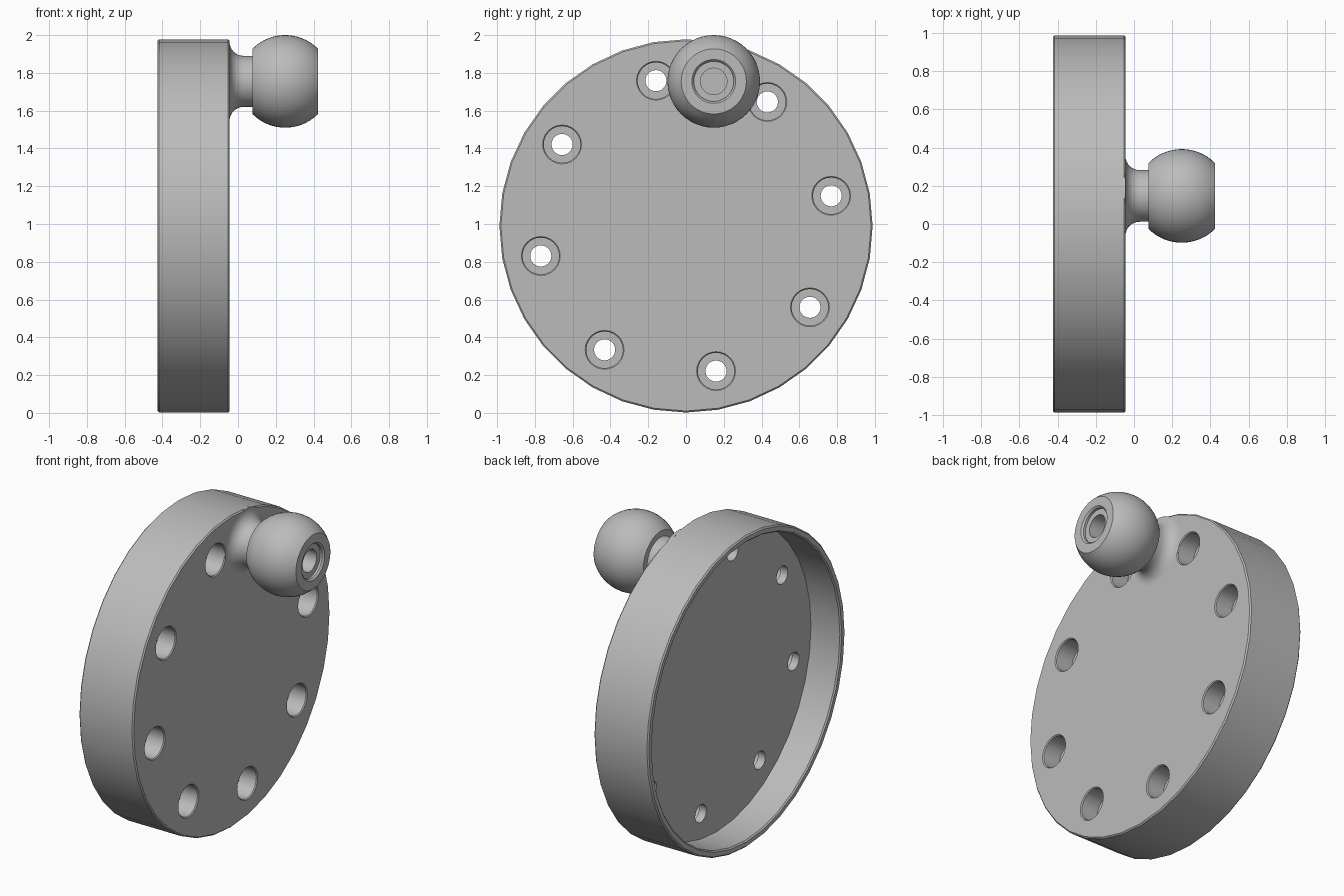
import bpy
import bmesh
from math import cos, sin, pi, radians, sqrt

default = bpy.data.objects.get("Cube")
if default:
    bpy.data.objects.remove(default, do_unlink=True)

grey = bpy.data.materials.new("mid grey")
grey.use_nodes = True
GREY = (0.5, 0.5, 0.5, 1)
grey.diffuse_color = GREY
grey.node_tree.nodes["Principled BSDF"].inputs["Base Color"].default_value = GREY


def lathe(name, profile, y, z, sides):
    """Turn a list of (x, radius) points about an axis parallel to x."""
    bm = bmesh.new()
    rings = []
    for x, r in profile:
        if r == 0:
            rings.append([bm.verts.new((x, y, z))] * sides)
        else:
            rings.append([bm.verts.new((x, y + r * sin(2 * pi * i / sides),
                                        z + r * cos(2 * pi * i / sides)))
                          for i in range(sides)])
    for a, b in zip(rings, rings[1:]):
        for i in range(sides):
            j = (i + 1) % sides
            bm.faces.new(list(dict.fromkeys((a[i], a[j], b[j], b[i]))))
    bmesh.ops.recalc_face_normals(bm, faces=bm.faces)
    mesh = bpy.data.meshes.new(name)
    bm.to_mesh(mesh)
    bm.free()
    mesh.materials.append(grey)
    obj = bpy.data.objects.new(name, mesh)
    bpy.context.collection.objects.link(obj)
    return obj


def smooth(obj):
    bpy.ops.object.select_all(action='DESELECT')
    obj.select_set(True)
    bpy.context.view_layer.objects.active = obj
    bpy.ops.object.shade_smooth_by_angle(angle=radians(30))


BACK, FACE, FLOOR = -0.425, -0.045, -0.215
RADIUS, INNER, C = 0.988, 0.945, 0.008   # C is the small edge chamfer
MID = 0.99

# Hollow-backed round plate
plate = lathe("round_plate", [
    (FACE, 0), (FACE, RADIUS - C), (FACE - C, RADIUS), (BACK + C, RADIUS),
    (BACK, RADIUS - C), (BACK, INNER + C), (BACK + C, INNER),
    (FLOOR, INNER), (FLOOR, 0)], 0, MID, 36)

# Ring of counterbored screw holes
for k in range(8):
    a = radians(11.7 + 45 * k)
    cutter = lathe("hole_cutter", [
        (FACE + 0.02, 0), (FACE + 0.02, 0.123), (FACE - 0.006, 0.097),
        (FACE - 0.12, 0.097), (FACE - 0.12, 0.056), (FLOOR - 0.03, 0.056),
        (FLOOR - 0.03, 0)], 0.785 * cos(a), MID + 0.785 * sin(a), 24)
    cutter.hide_render = True
    mod = plate.modifiers.new("screw_hole", 'BOOLEAN')
    mod.operation = 'DIFFERENCE'
    mod.solver = 'EXACT'
    mod.object = cutter
    bpy.context.view_layer.objects.active = plate
    bpy.ops.object.modifier_apply(modifier=mod.name)
    bpy.data.objects.remove(cutter, do_unlink=True)
smooth(plate)

# Ball stud: filleted neck, truncated ball and stepped socket
BY, BZ, BX, BR = 0.147, 1.755, 0.25, 0.245
NECK, FILLET, HALF = 0.135, 0.075, 0.174
profile = [(FACE - 0.02, 0), (FACE - 0.02, NECK + FILLET)]
for i in range(9):
    t = pi / 2 * i / 8
    profile.append((FACE + FILLET * (1 - cos(t)),
                    NECK + FILLET * (1 - sin(t))))
profile.append((BX - HALF, NECK))
for i in range(17):
    x = HALF * (i / 8 - 1)
    profile.append((BX + x, sqrt(BR * BR - x * x)))
END = BX + HALF
profile += [(END, 0.116), (END - 0.01, 0.106), (END - 0.025, 0.106),
            (END - 0.025, 0.07), (END - 0.14, 0.07), (END - 0.14, 0)]
smooth(lathe("ball_stud", profile, BY, BZ, 48))
